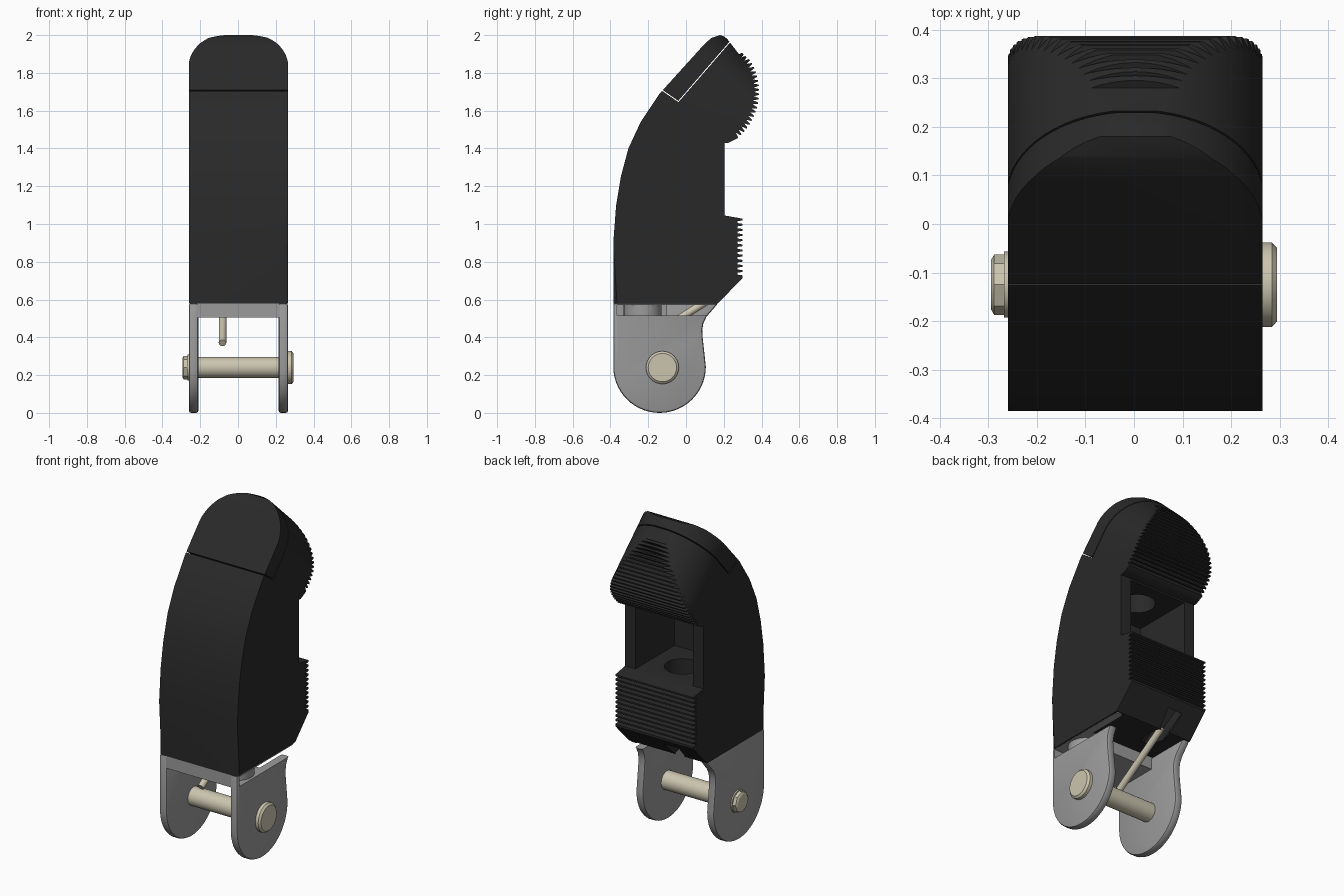
import bpy, bmesh
from math import sin, cos, pi, radians
from mathutils import Vector, Matrix

if "Cube" in bpy.data.objects:
    bpy.data.objects.remove(bpy.data.objects["Cube"])


def material(name, rgb, metallic=0.0):
    m = bpy.data.materials.new(name)
    m.use_nodes = True
    m.diffuse_color = (*rgb, 1)
    m.node_tree.nodes["Principled BSDF"].inputs["Base Color"].default_value = (*rgb, 1)
    return m


RUBBER = material("black rubber", (0.022, 0.022, 0.022))
STEEL = material("grey metal", (0.33, 0.33, 0.33))
CREAM = material("cream metal", (0.6, 0.56, 0.43))


def finish(bm, name, mat):
    bmesh.ops.recalc_face_normals(bm, faces=bm.faces)
    me = bpy.data.meshes.new(name)
    bm.to_mesh(me)
    bm.free()
    ob = bpy.data.objects.new(name, me)
    bpy.context.collection.objects.link(ob)
    if mat:
        me.materials.append(mat)
    return ob


def prism(name, pts, x0, x1, mat=None, soft=0, width=0.02):
    """Extrude a (y, z) outline along x; the first `soft` points get rounded rims."""
    bm = bmesh.new()
    rings = [[bm.verts.new((x, y, z)) for y, z in pts] for x in (x0, x1)]
    for r in rings:
        bm.faces.new(r)
    n = len(pts)
    for i in range(n):
        j = (i + 1) % n
        bm.faces.new((rings[0][i], rings[0][j], rings[1][j], rings[1][i]))
    if soft:
        rim = [bm.edges.get((r[i], r[i + 1])) for r in rings for i in range(soft - 1)]
        bmesh.ops.bevel(bm, geom=rim, offset=width, segments=3, profile=0.5, affect='EDGES')
    return finish(bm, name, mat)


def box(name, x0, x1, y0, y1, z0, z1, mat=None):
    return prism(name, [(y0, z0), (y1, z0), (y1, z1), (y0, z1)], x0, x1, mat)


def rod(name, a, b, r, mat=None, sides=32, r2=None):
    a, b = Vector(a), Vector(b)
    bm = bmesh.new()
    turn = (b - a).to_track_quat('Z', 'Y').to_matrix().to_4x4()
    bmesh.ops.create_cone(bm, cap_ends=True, segments=sides, radius1=r,
                          radius2=r if r2 is None else r2, depth=(b - a).length,
                          matrix=Matrix.Translation((a + b) / 2) @ turn)
    return finish(bm, name, mat)


def activate(ob):
    bpy.ops.object.select_all(action='DESELECT')
    ob.select_set(True)
    bpy.context.view_layer.objects.active = ob


def cut(ob, tool, op='DIFFERENCE', keep=False):
    activate(ob)
    mod = ob.modifiers.new("cut", 'BOOLEAN')
    mod.operation, mod.solver, mod.object = op, 'EXACT', tool
    bpy.ops.object.modifier_apply(modifier=mod.name)
    if not keep:
        bpy.data.objects.remove(tool)


def smooth(ob, angle=30):
    activate(ob)
    bpy.ops.object.shade_smooth_by_angle(angle=radians(angle))


def chamfer(ob, width, angle=50):
    activate(ob)
    mod = ob.modifiers.new("chamfer", 'BEVEL')
    mod.width, mod.segments, mod.angle_limit = width, 2, radians(angle)
    bpy.ops.object.modifier_apply(modifier=mod.name)


LEFT, RIGHT = 0.265, -0.26
MID = (LEFT + RIGHT) / 2

# Finger outline: smooth front curve, ribbed tip pad, recess, ribbed lower pad
front = [(-0.385, 0.58), (-0.385, 0.9), (-0.37, 1.1), (-0.345, 1.25), (-0.305, 1.4),
         (-0.24, 1.54), (-0.14, 1.69), (0.1, 1.955), (0.135, 1.985), (0.18, 2.0), (0.21, 1.99)]
outline = list(front)
TEETH = 22
for i in range(TEETH):
    for step, r in ((0.0, 0.292), (0.35, 0.32), (0.65, 0.32)):
        a = radians(43 - 95 * (i + step) / TEETH)
        outline.append((0.067 + r * cos(a), 1.70 + r * sin(a)))
outline += [(0.225, 1.43), (0.205, 1.43), (0.205, 1.045)]
LOW = 11
for i in range(LOW):
    z = 1.03 - 0.3 * i / LOW
    outline += [(0.3, z - 0.002), (0.3, z - 0.011), (0.272, z - 0.015), (0.272, z - 0.025)]
outline += [(0.3, 0.728), (0.3, 0.715), (0.17, 0.58)]
body = prism("finger_body", outline, RIGHT, LEFT, RUBBER, soft=len(front))

# Round the fingertip with a long arched cutter set square to the nail slope
along, normal = Vector((0, 0.68, 0.733)).normalized(), Vector((0, -0.733, 0.68)).normalized()
R = 0.264
arch = [(R * cos(pi * i / 32), 1.335 + R * sin(pi * i / 32)) for i in range(33)]
arch += [(-R, -3), (R, -3)]
bm = bmesh.new()
sides = [[bm.verts.new(Vector((MID + u, 0, 0)) + along * v + normal * h) for u, v in arch]
         for h in (-3, 3)]
for s in sides:
    bm.faces.new(s)
for i in range(len(arch)):
    j = (i + 1) % len(arch)
    bm.faces.new((sides[0][i], sides[0][j], sides[1][j], sides[1][i]))
cut(body, finish(bm, "arch_cutter", None), 'INTERSECT')

# Fingernail shell, parted from the body by a fine seam
nail_side = [(-0.17, 1.735), (-0.04, 1.645), (0.25, 1.98), (0.2, 2.1), (0.1, 2.1)]
inner = [(-0.17, 1.742), (-0.041, 1.652), (0.243, 1.98), (0.2, 2.1), (0.1, 2.1)]
nail = body.copy()
nail.data = body.data.copy()
nail.name = "fingernail"
bpy.context.collection.objects.link(nail)
cut(nail, prism("nail_cutter", inner, -0.5, 0.5), 'INTERSECT')
cut(body, prism("seam_cutter", nail_side, -0.5, 0.5))

# Recess between the pads with its vertical bore, and the rod notch underneath
cut(body, box("recess_cutter", -0.19, 0.195, -0.17, 0.5, 1.045, 1.42))
cut(body, rod("bore_cutter", (MID, 0.03, 0.85), (MID, 0.03, 1.6), 0.1))
cut(body, rod("notch_cutter", (-0.08, 0.02, 0.54), (-0.08, 0.25, 0.68), 0.055, sides=8))
smooth(body)
smooth(nail)

# Fork cheeks: rounded bottom, flaring back to the body at the top
CY, CZ = -0.14, 0.245
cheek = [(-0.385, 0.58)]
cheek += [(CY + 0.245 * cos(a), CZ + 0.245 * sin(a))
          for a in (pi + pi * i / 28 for i in range(29))]
cheek += [(0.088, 0.4), (0.086, 0.44), (0.092, 0.475), (0.108, 0.508), (0.17, 0.58)]
left_cheek = prism("left_fork_cheek", cheek, 0.215, LEFT, STEEL)
right_cheek = prism("right_fork_cheek", cheek, RIGHT, -0.21, STEEL)
for c in (left_cheek, right_cheek):
    chamfer(c, 0.012)

# Crossbar joining the cheeks, with braced inner corners
bridge = box("fork_crossbar", -0.215, 0.22, -0.383, -0.1, 0.505, 0.58, STEEL)

# Side slot on the left with the round insert showing in it
for part in (left_cheek, bridge):
    cut(part, box("slot_cutter", 0.1, 0.4, -0.365, 0.2, 0.515, 0.572), keep=False)
insert = rod("slot_insert", (0.15, -0.23, 0.51), (0.15, -0.23, 0.58), 0.1, STEEL)
for part in (left_cheek, right_cheek, bridge, insert):
    smooth(part)

# Hinge pin with a domed head on the left and a washer and nut on the right
PY, PZ = -0.125, 0.24


def pin_part(name, x0, x1, r, sides=32, r2=None):
    ob = rod(name, (x0, PY, PZ), (x1, PY, PZ), r, CREAM, sides, r2)
    smooth(ob)
    return ob


pin_part("hinge_pin", -0.265, 0.27, 0.056)
pin_part("pin_head", 0.262, 0.284, 0.087)
pin_part("pin_head_rim", 0.284, 0.295, 0.087, r2=0.075)
pin_part("pin_washer", -0.268, -0.258, 0.068)
pin_part("pin_nut", -0.288, -0.266, 0.062, 8)
pin_part("pin_nut_rim", -0.288, -0.295, 0.062, 8, 0.05)

# Slanted pull rod running up into the body notch
pull = rod("pull_rod", (-0.082, -0.24, 0.37), (-0.078, 0.14, 0.61), 0.02, CREAM, 16)
smooth(pull)
